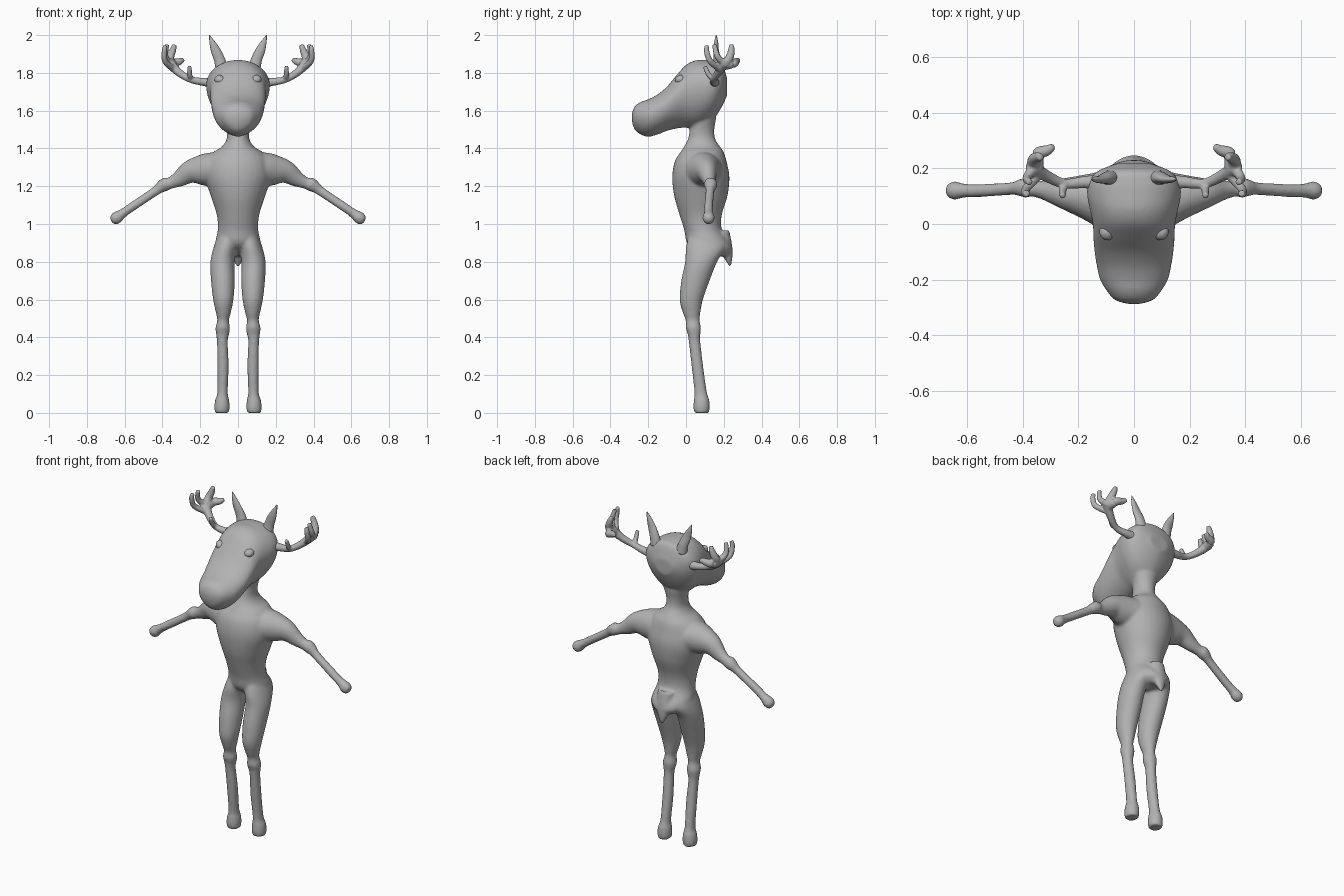
import bpy, bmesh, math
from mathutils import Vector

hide = bpy.data.materials.new("grey_hide")
hide.diffuse_color = (0.45, 0.45, 0.45, 1)


def densify(rows, n=5):
    """Catmull-Rom interpolation of station tuples."""
    out = []
    for i in range(len(rows) - 1):
        a, b, c, d = (rows[min(max(k, 0), len(rows) - 1)] for k in range(i - 1, i + 3))
        for j in range(n):
            t = j / n
            out.append(tuple(0.5 * (2 * q + (r - p) * t + (2 * p - 5 * q + 4 * r - s) * t * t
                                    + (3 * q - p - 3 * r + s) * t ** 3)
                             for p, q, r, s in zip(a, b, c, d)))
    return out + [rows[-1]]


def skin(bm, rings):
    """Bridge closed rings of points and cap both ends."""
    vs = [[bm.verts.new(p) for p in ring] for ring in rings]
    n = len(vs[0])
    for a, b in zip(vs, vs[1:]):
        for i in range(n):
            bm.faces.new((a[i], a[(i + 1) % n], b[(i + 1) % n], b[i]))
    bm.faces.new(vs[0])
    bm.faces.new(vs[-1])


def angles(n):
    return [2 * math.pi * i / n for i in range(n)]


def column(bm, rows, s=1, n=32):
    """Upright loft; rows are z, x min, x max, y front, y back."""
    skin(bm, [[(s * ((x0 + x1) / 2 + (x1 - x0) / 2 * math.cos(t)),
                (y0 + y1) / 2 + (y1 - y0) / 2 * math.sin(t), z) for t in angles(n)]
              for z, x0, x1, y0, y1 in densify(rows)])


def limb(bm, rows, s=1, n=20):
    """Tube along a path; rows are x, y, z, radius along y, radius across."""
    rows = densify(rows)
    pts = [Vector(r[:3]) for r in rows]
    rings = []
    for i, r in enumerate(rows):
        d = (pts[min(i + 1, len(pts) - 1)] - pts[max(i - 1, 0)]).normalized()
        ref = Vector((0, 1, 0)) if abs(d.y) < 0.9 else Vector((0, 0, 1))
        u = (ref - d * ref.dot(d)).normalized()
        v = d.cross(u)
        ring = [pts[i] + u * r[3] * math.cos(t) + v * r[4] * math.sin(t) for t in angles(n)]
        rings.append([(s * p.x, p.y, p.z) for p in ring])
    skin(bm, rings)


def finish(bm, name, voxel=0, smooth=0):
    bmesh.ops.recalc_face_normals(bm, faces=bm.faces)
    for f in bm.faces:
        f.smooth = True
    me = bpy.data.meshes.new(name)
    bm.to_mesh(me)
    bm.free()
    me.materials.append(hide)
    ob = bpy.data.objects.new(name, me)
    bpy.context.collection.objects.link(ob)
    if voxel:
        m = ob.modifiers.new("blend", 'REMESH')
        m.mode, m.voxel_size, m.use_smooth_shade = 'VOXEL', voxel, True
        m = ob.modifiers.new("soften", 'SMOOTH')
        m.factor, m.iterations = 0.5, smooth
    return ob


# Body: torso, neck, head, tail, legs and arms blended into one skin
bm = bmesh.new()
torso = [(1.56, .03, .16, .075), (1.50, .02, .15, .060), (1.45, .01, .155, .06),
         (1.41, -.01, .18, .085), (1.38, -.03, .20, .13), (1.33, -.06, .215, .165),
         (1.25, -.073, .23, .175), (1.15, -.063, .22, .145), (1.05, -.035, .19, .113),
         (.97, -.01, .19, .107), (.90, .005, .235, .12), (.86, .05, .247, .10),
         (.83, .12, .23, .05)]
column(bm, [(z, -w, w, y0, y1) for z, y0, y1, w in torso])

# Head: egg sections along y; rows are y, bottom, top, half width
head = [(-.287, 1.545, 1.585, .025), (-.272, 1.50, 1.622, .07), (-.24, 1.473, 1.646, .098),
        (-.20, 1.462, 1.66, .122), (-.15, 1.473, 1.686, .134), (-.10, 1.493, 1.728, .142),
        (-.05, 1.505, 1.788, .146), (0, 1.51, 1.842, .148), (.05, 1.51, 1.866, .158),
        (.10, 1.525, 1.868, .168), (.15, 1.56, 1.865, .163), (.19, 1.62, 1.85, .13),
        (.218, 1.68, 1.77, .06)]
rings = []
for y, z0, z1, w in densify(head):
    zc = z0 + (z1 - z0) * 0.6
    ring = []
    for t in angles(40):
        c, s = math.cos(t), math.sin(t)
        x = math.copysign(abs(c) ** (0.95 if s > 0 else 1.25), c) * w
        ring.append((x, y, zc + s * (z1 - zc if s > 0 else zc - z0)))
    rings.append(ring)
skin(bm, rings)

# Tail
limb(bm, [(0, .19, .96, .04, .05), (0, .212, .87, .035, .045),
          (0, .225, .82, .022, .03), (0, .234, .775, .005, .008)])

leg = [(.95, 0, .10, .02, .18), (.88, .005, .128, 0, .21), (.80, .018, .146, -.005, .165),
       (.70, .017, .143, -.025, .125), (.60, .024, .132, -.034, .09),
       (.53, .038, .117, -.017, .076), (.49, .048, .110, -.002, .072),
       (.45, .042, .120, -.002, .08), (.42, .046, .117, .008, .077),
       (.38, .054, .112, .014, .076), (.25, .049, .11, .029, .091),
       (.11, .054, .11, .044, .111), (.07, .047, .121, .041, .123),
       (.03, .044, .126, .039, .126), (0, .048, .122, .043, .122)]
arm = [(.06, .09, 1.285, .10, .09), (.12, .092, 1.288, .10, .092), (.18, .10, 1.287, .08, .085),
       (.25, .11, 1.277, .057, .063), (.31, .12, 1.240, .038, .044),
       (.36, .127, 1.216, .029, .031), (.385, .13, 1.210, .036, .037),
       (.41, .13, 1.195, .031, .031), (.44, .127, 1.172, .023, .025),
       (.55, .12, 1.098, .024, .024), (.61, .12, 1.057, .025, .025),
       (.64, .12, 1.035, .033, .033), (.66, .12, 1.020, .028, .028),
       (.67, .12, 1.013, .012, .012)]
for s in (1, -1):
    column(bm, leg, s)
    limb(bm, arm, s)
finish(bm, "body", 0.008, 8)

# Antler branches: x, y, z, radius
branches = [
    [(.13, .15, 1.75, .028), (.18, .15, 1.752, .022), (.25, .145, 1.765, .018),
     (.31, .17, 1.80, .021), (.36, .20, 1.85, .026), (.365, .21, 1.87, .02)],
    [(.245, .145, 1.765, .013), (.256, .12, 1.79, .014), (.256, .10, 1.835, .011)],
    [(.34, .18, 1.82, .018), (.385, .13, 1.86, .016), (.39, .11, 1.91, .015), (.385, .11, 1.945, .012)],
    [(.36, .20, 1.85, .02), (.385, .165, 1.89, .016), (.375, .15, 1.95, .012)],
    [(.36, .20, 1.84, .026), (.36, .23, 1.88, .022), (.345, .24, 1.92, .018), (.335, .24, 1.95, .012)],
    [(.35, .20, 1.84, .026), (.345, .25, 1.85, .024), (.31, .265, 1.86, .019), (.29, .28, 1.87, .012)],
]
ear = [(.085, .165, 1.82, .028, .034), (.098, .165, 1.87, .021, .029), (.119, .16, 1.92, .014, .025),
       (.138, .16, 1.965, .01, .014), (.151, .16, 2.0, .002, .002)]
for s, side in ((1, "left"), (-1, "right")):
    bm = bmesh.new()
    for b in branches:
        limb(bm, [(x, y, z, r, r) for x, y, z, r in b], s, 14)
    finish(bm, side + "_antler", 0.005, 4)

    bm = bmesh.new()
    limb(bm, ear, s)
    finish(bm, side + "_ear")

    # Eye: slightly flattened, tilted ball
    bm = bmesh.new()
    bmesh.ops.create_uvsphere(bm, u_segments=24, v_segments=14, radius=0.03)
    eye = finish(bm, side + "_eye")
    eye.scale = (1.0, 1.0, 0.85)
    eye.location = (s * .095, -.028, 1.762)
    eye.rotation_euler = (0, -s * math.radians(25), 0)
